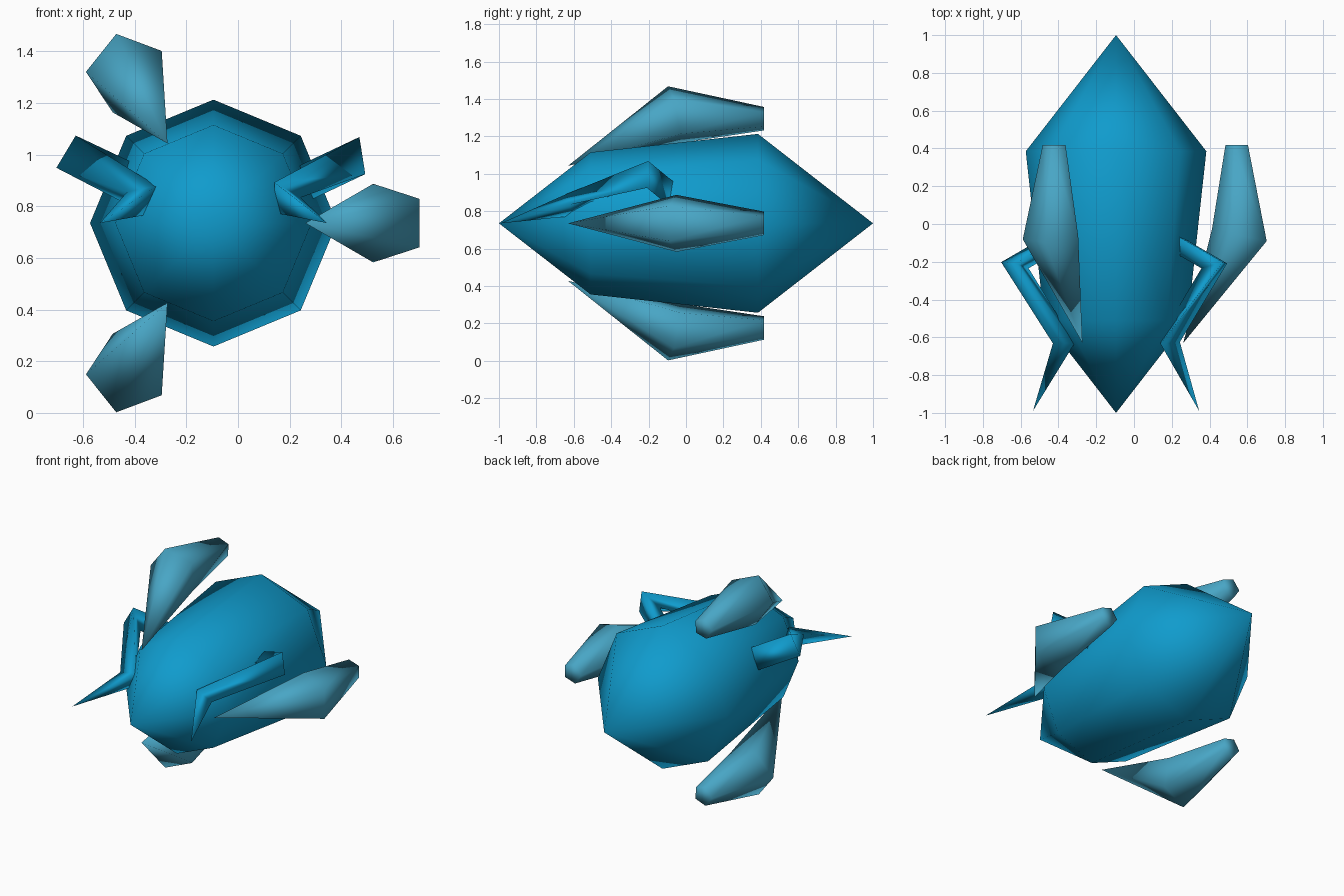
import bpy, bmesh, math
from mathutils import Vector

if "Cube" in bpy.data.objects:
    bpy.data.objects.remove(bpy.data.objects["Cube"])

AX, AZ = -0.095, 0.735          # long axis of the hull runs along y through here


def material(name, col):
    m = bpy.data.materials.new(name)
    m.diffuse_color = (*col, 1)
    m.use_nodes = True
    m.node_tree.nodes["Principled BSDF"].inputs["Base Color"].default_value = m.diffuse_color
    return m


BLUE = material("deep blue", (0.005, 0.33, 0.61))
PALE = material("pale blue", (0.065, 0.38, 0.56))


def ring(c, r, n, start, sx=0.0, sz=0.0):
    """n-gon facing y around c; sx and sz tilt it in y."""
    pts = []
    for k in range(n):
        a = math.radians(start) + 2 * math.pi * k / n
        dx, dz = r * math.cos(a), r * math.sin(a)
        pts.append(Vector((c[0] + dx, c[1] + sx * dx + sz * dz, c[2] + dz)))
    return pts


def loft(name, sections, mat):
    """Skin a list of rings; a one-point ring becomes a tip, others are capped."""
    bm = bmesh.new()
    rows = [[bm.verts.new(p) for p in s] for s in sections]
    for a, b in zip(rows, rows[1:]):
        n = max(len(a), len(b))
        for i in range(n):
            j = (i + 1) % n
            if len(a) == 1:
                bm.faces.new((a[0], b[i], b[j]))
            elif len(b) == 1:
                bm.faces.new((a[i], b[0], a[j]))
            else:
                bm.faces.new((a[i], b[i], b[j], a[j]))
    for row in (rows[0], rows[-1]):
        if len(row) > 2:
            bm.faces.new(row)
    bmesh.ops.recalc_face_normals(bm, faces=bm.faces[:])
    for f in bm.faces:
        f.smooth = True
    me = bpy.data.meshes.new(name)
    bm.to_mesh(me)
    bm.free()
    me.materials.append(mat)
    ob = bpy.data.objects.new(name, me)
    bpy.context.collection.objects.link(ob)
    return ob


# Eight-sided hull, pointed at both ends
loft("hull", [[Vector((AX, -1, AZ))],
              ring((AX, -0.51, AZ), 0.38, 8, 0),
              ring((AX, 0.385, AZ), 0.478, 8, 0),
              [Vector((AX, 1, AZ))]], BLUE)


# Three five-sided pods spaced around the hull
def pod(name, angle, roll):
    t = math.radians(angle)
    c, s = math.cos(t), math.sin(t)

    def at(rad, y):
        return Vector((AX + rad * c, y, AZ + rad * s))
    loft(name, [[at(0.356, -0.63)],
                ring(at(0.668, -0.062), 0.16, 5, roll + 180, -0.22 * c, -0.22 * s),
                ring(at(0.645, 0.417), 0.066, 5, roll + 180)], PALE)


pod("right_pod", 0, 0)
pod("upper_left_pod", 120, 141.4)
pod("lower_left_pod", -120, -141.4)


# Two bent three-sided arms ending in spikes
def arm(name, s, elbow_a, wrist_a):
    def P(x, y, z):
        return Vector((AX + s * x, y, z))
    elbow_c, shoulder_c = P(0.535, -0.215, 0.99), P(0.345, -0.105, 0.90)
    elbow = ring(elbow_c, 0.084, 3, elbow_a, s * 0.22, 0.08)
    d = (shoulder_c - elbow_c).normalized()
    shoulder = [v + d * (shoulder_c - v).dot(d) for v in elbow]
    wrist = ring(P(0.27, -0.62, 0.834), 0.068, 3, wrist_a, s * -0.08, -0.32)
    loft(name, [shoulder, elbow, wrist, [P(0.44, -0.99, 0.735)]], BLUE)


arm("right_arm", 1, 69, 120)
arm("left_arm", -1, 89, 41)
